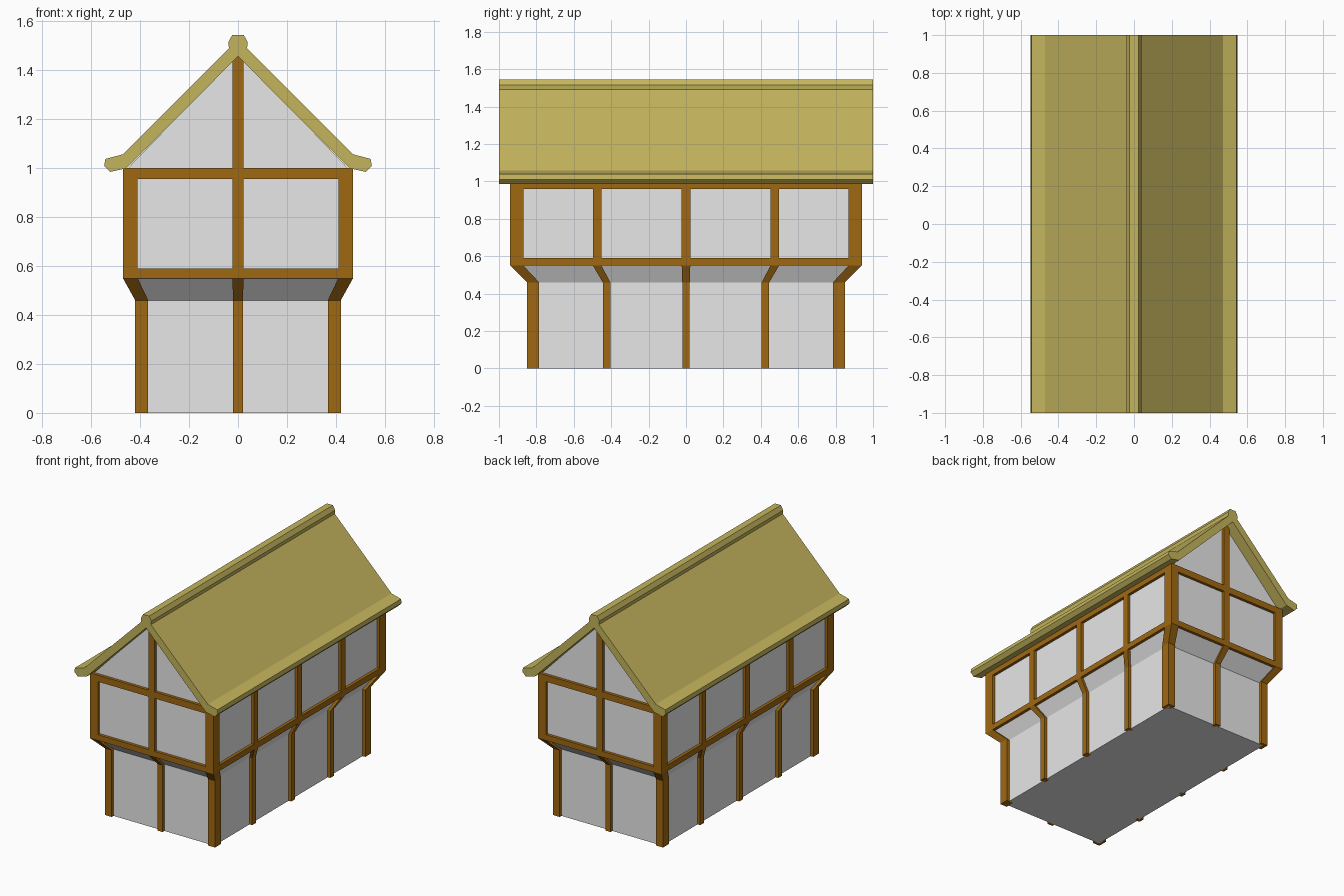
import bpy, bmesh

cube = bpy.data.objects.get("Cube")
if cube:
    bpy.data.objects.remove(cube, do_unlink=True)


def material(name, rgb):
    m = bpy.data.materials.new(name)
    m.use_nodes = True
    m.diffuse_color = (*rgb, 1)
    m.node_tree.nodes["Principled BSDF"].inputs["Base Color"].default_value = (*rgb, 1)
    return m


PLASTER = material("plaster grey", (0.8, 0.8, 0.8))
TIMBER = material("timber brown", (0.35, 0.14, 0.006))
THATCH = material("thatch straw", (0.55, 0.46, 0.11))


def loft(name, rings, mat):
    """Skin a stack of matching rings and cap both ends."""
    bm = bmesh.new()
    loops = [[bm.verts.new(p) for p in ring] for ring in rings]
    n = len(loops[0])
    for a, b in zip(loops, loops[1:]):
        for i in range(n):
            j = (i + 1) % n
            bm.faces.new((a[i], a[j], b[j], b[i]))
    bm.faces.new(loops[0])
    bm.faces.new(loops[-1])
    bmesh.ops.recalc_face_normals(bm, faces=bm.faces)
    mesh = bpy.data.meshes.new(name)
    bm.to_mesh(mesh)
    bm.free()
    mesh.materials.append(mat)
    obj = bpy.data.objects.new(name, mesh)
    bpy.context.collection.objects.link(obj)
    return obj


def rect(x0, x1, y0, y1, z):
    return [(x0, y0, z), (x1, y0, z), (x1, y1, z), (x0, y1, z)]


def box(name, x0, x1, y0, y1, z0, z1):
    return loft(name, [rect(x0, x1, y0, y1, z0), rect(x0, x1, y0, y1, z1)], TIMBER)


def post(name, low, high, top):
    """Upright that leans outwards at the jetty between the storeys."""
    return loft(name, [rect(*low, 0), rect(*low, JETTY_LOW),
                       rect(*high, JETTY_HIGH), rect(*high, top)], TIMBER)


JETTY_LOW, JETTY_HIGH, EAVES = 0.46, 0.55, 1.0

# Plastered body with the jetty and gables
body = [(0.40, 0.83, 0), (0.40, 0.83, JETTY_LOW), (0.45, 0.92, JETTY_HIGH),
        (0.45, 0.92, EAVES), (0.005, 0.92, 1.46)]
loft("plaster_walls", [rect(-x, x, -y, y, z) for x, y, z in body], PLASTER)

# Corner posts
for sx, side in ((-1, "right"), (1, "left")):
    for sy, end in ((-1, "front"), (1, "back")):
        post(f"{end}_{side}_corner_post",
             (0.367 * sx, 0.42 * sx, 0.785 * sy, 0.85 * sy),
             (0.41 * sx, 0.47 * sx, 0.87 * sy, 0.94 * sy), EAVES)

# Side posts and rails
for sx, side in ((-1, "right"), (1, "left")):
    for k in (-1, 0, 1):
        lo, hi = 0.425 * k, 0.475 * k
        post(f"{side}_side_post_{k + 2}",
             (0.38 * sx, 0.42 * sx, lo - 0.02, lo + 0.02),
             (0.43 * sx, 0.47 * sx, hi - 0.023, hi + 0.023), EAVES)
    for label, z0, z1 in (("lower", JETTY_HIGH, 0.59), ("upper", 0.96, EAVES)):
        box(f"{side}_{label}_rail", 0.42 * sx, 0.47 * sx, -0.94, 0.94, z0, z1)

# Gable end posts and rails
for sy, end in ((-1, "front"), (1, "back")):
    post(f"{end}_gable_post",
         (-0.02, 0.02, 0.80 * sy, 0.85 * sy),
         (-0.023, 0.023, 0.89 * sy, 0.94 * sy), 1.46)
    for label, z0, z1 in (("lower", JETTY_HIGH, 0.59), ("upper", 0.955, EAVES)):
        box(f"{end}_{label}_rail", -0.47, 0.47, 0.89 * sy, 0.94 * sy, z0, z1)

# Thatched roof: half profile from the inner apex round the eave to the ridge cap
half = [(0.455, 1.0), (0.522, 0.985), (0.547, 1.01), (0.542, 1.038), (0.47, 1.057),
        (0.037, 1.49), (0.04, 1.515), (0.023, 1.545)]
profile = [(0, 1.457)] + half + [(-x, z) for x, z in reversed(half)]
loft("thatched_roof", [[(x, y, z) for x, z in profile] for y in (-1, 1)], THATCH)
